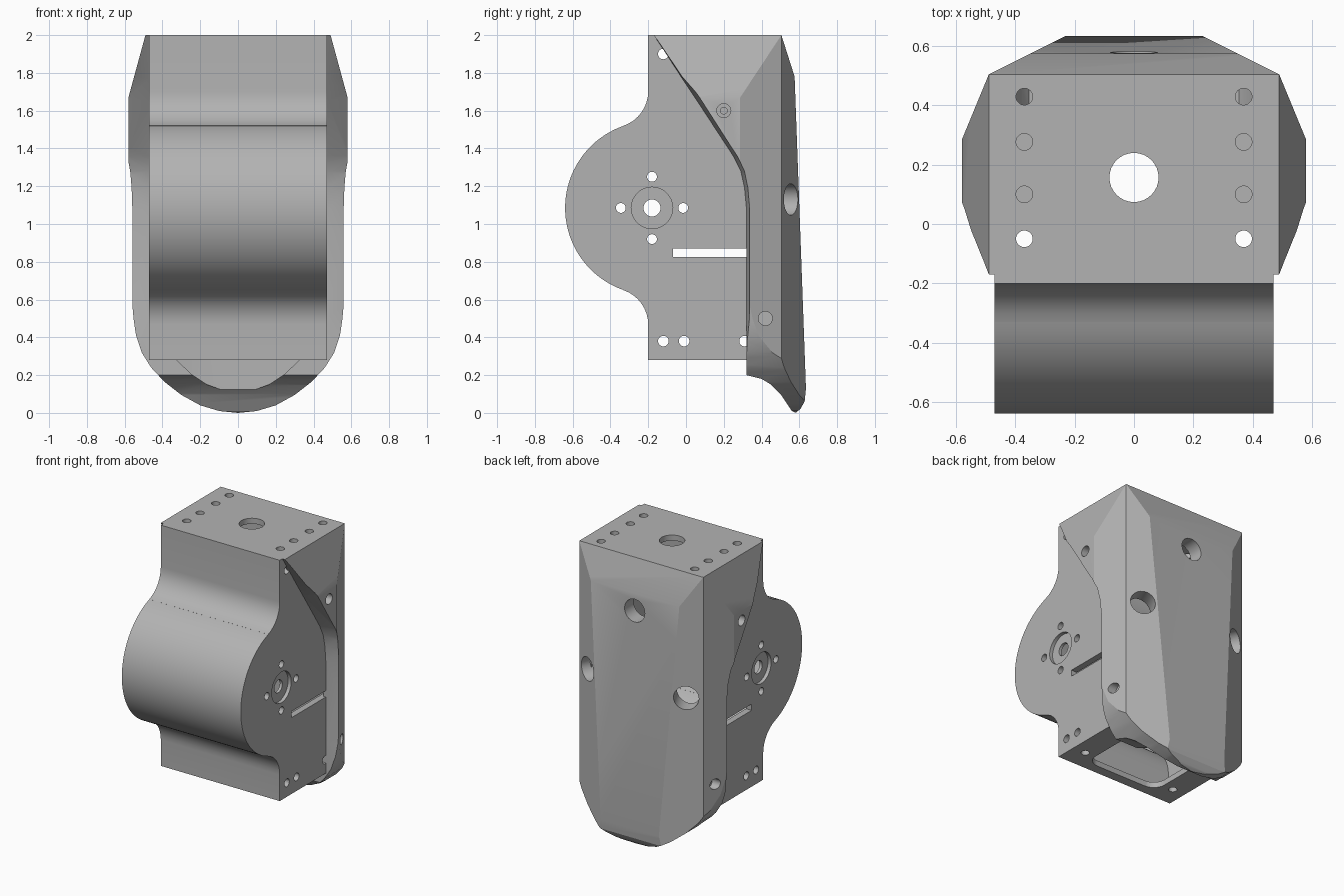
import bpy, bmesh, math
from mathutils import Vector, Matrix

if "Cube" in bpy.data.objects:
    bpy.data.objects.remove(bpy.data.objects["Cube"])

grey = bpy.data.materials.new("mid grey")
grey.use_nodes = True
grey.diffuse_color = (0.45, 0.45, 0.45, 1)
grey.node_tree.nodes["Principled BSDF"].inputs["Base Color"].default_value = (0.45, 0.45, 0.45, 1)


def finish(name, bm):
    bmesh.ops.recalc_face_normals(bm, faces=bm.faces)
    mesh = bpy.data.meshes.new(name)
    bm.to_mesh(mesh)
    bm.free()
    obj = bpy.data.objects.new(name, mesh)
    bpy.context.collection.objects.link(obj)
    mesh.materials.append(grey)
    return obj


def loft(name, rings):
    """Closed solid through rings of equal point count."""
    bm = bmesh.new()
    rows = [[bm.verts.new(p) for p in ring] for ring in rings]
    n = len(rows[0])
    for a, b in zip(rows, rows[1:]):
        for i in range(n):
            bm.faces.new((a[i], a[(i + 1) % n], b[(i + 1) % n], b[i]))
    bm.faces.new(rows[0])
    bm.faces.new(rows[-1])
    bmesh.ops.triangulate(bm, faces=[f for f in bm.faces if len(f.verts) == 4])
    return finish(name, bm)


def along_x(name, pts, w):
    return loft(name, [[(x, y, z) for y, z in pts] for x in (-w, w)])


def along_y(name, pts, y0, y1):
    return loft(name, [[(x, y, z) for x, z in pts] for y in (y0, y1)])


def along_z(name, pts, z0, z1):
    return loft(name, [[(x, y, z) for x, y in pts] for z in (z0, z1)])


def combine(obj, tool, op="DIFFERENCE"):
    mod = obj.modifiers.new("combine", "BOOLEAN")
    mod.operation, mod.object, mod.solver = op, tool, "EXACT"
    bpy.context.view_layer.update()
    mesh = bpy.data.meshes.new_from_object(
        obj.evaluated_get(bpy.context.evaluated_depsgraph_get()))
    obj.modifiers.clear()
    obj.data = mesh
    bpy.data.objects.remove(tool)


def drill(obj, centre, axis, r, depth):
    """Round hole, centred on a point and running along an axis."""
    bm = bmesh.new()
    rot = Vector(axis).to_track_quat("Z", "Y").to_matrix().to_4x4()
    bmesh.ops.create_cone(bm, cap_ends=True, segments=32, radius1=r, radius2=r,
                          depth=depth, matrix=Matrix.Translation(centre) @ rot)
    combine(obj, finish("drill", bm))


def mirror(half):
    """Mirror a half outline about x = 0."""
    return half + [(-x, v) for x, v in reversed(half) if x > 0]


def arc(cy, cz, r, a0, a1, n):
    return [(cy + r * math.cos(math.radians(a0 + (a1 - a0) * i / n)),
             cz + r * math.sin(math.radians(a0 + (a1 - a0) * i / n))) for i in range(n + 1)]


# Bracket body: upright box with a round motor bulge
HY, HZ = -0.18, 1.085


def bracket(name, w, d, back):
    a = 19
    rf = 0.193
    pts = [(back, 2 - d), (-0.2 + d, 2 - d)]
    pts += arc(-0.2 - rf, HZ + 0.618, rf + d, 0, a - 90, 8)
    pts += arc(HY, HZ, 0.46 - d, 90 + a, 270 - a, 40)
    pts += arc(-0.2 - rf, HZ - 0.618, rf + d, 90 - a, 0, 8)
    pts += [(-0.2 + d, 0.28 + d), (back, 0.28 + d)]
    return along_x(name, pts, w)


body = bracket("motor_bracket", 0.47, 0, 0.46)
combine(body, bracket("cavity", 0.425, 0.04, 0.6))

# Bracket holes: hub, screw ring, cable slot, lower and upper screws
for s in (-1, 1):
    drill(body, (s * 0.47, HY, HZ), (1, 0, 0), 0.11, 0.05)
side_holes = [(HY, HZ, 0.045)]
side_holes += [(HY + dy, HZ + dz, 0.026) for dy, dz in
               ((0.165, 0), (-0.165, 0), (0, 0.165), (0, -0.165))]
side_holes += [(y, z, 0.028) for z in (0.38, 1.9) for y in (-0.12, -0.01, 0.31)]
for y, z, r in side_holes:
    drill(body, (0, y, z), (1, 0, 0), r, 1.2)
combine(body, along_x("slot", [(-0.07, 0.825), (0.4, 0.825), (0.4, 0.87), (-0.07, 0.87)], 0.6))

# Rounded opening in the floor
corners = []
for cx, cy, a in ((0.2, 0.24, 0), (-0.2, 0.24, 90), (-0.2, -0.04, 180), (0.2, -0.04, 270)):
    corners += arc(cx, cy, 0.09, a, a + 90, 6)
combine(body, along_z("floor_opening", corners, 0.2, 0.36))

# Back cover: faceted plan, trimmed by a side profile and a rounded front outline
cover = along_z("back_cover", mirror([(0.58, -0.3), (0.58, 0.287), (0.49, 0.505), (0.17, 0.665)]),
                -0.05, 2)

inner = [(-0.17, 2), (-0.02, 1.77), (0.06, 1.65), (0.25, 1.36), (0.29, 1.28), (0.31, 1.19),
         (0.32, 1.08), (0.32, 0.5), (0.32, 0.2)]
outer = [(-0.17, 2), (-0.02, 1.785), (0.07, 1.68), (0.275, 1.36), (0.315, 1.28), (0.335, 1.19),
         (0.345, 1.08), (0.345, 0.5), (0.325, 0.2)]
rear = [(0.4, 0.18), (0.45, 0.15), (0.5, 0.1), (0.56, 0.01), (0.58, 0), (0.605, 0.02),
        (0.628, 0.06), (0.635, 0.13), (0.575, 1.78), (0.505, 2)]
combine(cover, loft("side_trim", [[(x, y, z) for y, z in edge + rear] for x, edge in
                                  ((-0.6, outer), (-0.47, inner), (0.47, inner), (0.6, outer))]),
        "INTERSECT")

bowl = [(0.553, 0.5), (0.54, 0.41), (0.51, 0.32), (0.46, 0.24), (0.39, 0.165),
        (0.3, 0.095), (0.2, 0.04), (0.1, 0.01), (0, 0)]
outline = mirror([(0.49, 2), (0.58, 1.67), (0.58, 0.8)] + bowl)
combine(cover, along_y("front_trim", outline, -0.6, 0.8), "INTERSECT")

# Hollow inside of the cover, open at the bottom
hollow = along_z("hollow", mirror([(0.455, -0.4), (0.455, 0.4), (0.4, 0.455), (0.2, 0.475)]),
                 0, 1.96)
low = mirror([(0.455, 2.1)] + [(x * 0.82, z + 0.11) for x, z in bowl])
combine(hollow, along_y("hollow_trim", low, -0.6, 0.8), "INTERSECT")
combine(cover, hollow)

# Cover holes: rear port, angled ports and countersunk side screws
drill(cover, (0, 0.57, 1.66), (0, 1, 0), 0.08, 0.4)
for s in (-1, 1):
    drill(cover, (s * 0.39, 0.555, 1.13), (s * 0.447, 0.894, 0), 0.083, 0.3)
    for y, z, x in ((0.2, 1.6, 0.58), (0.42, 0.5, 0.525)):
        drill(cover, (s * x, y, z), (1, 0, 0), 0.037, 0.1)
        drill(cover, (s * x, y, z), (1, 0, 0), 0.018, 0.3)

# Top plate holes, the front pair continuing through the floor
for part in (body, cover):
    drill(part, (0, 0.157, 2), (0, 0, 1), 0.083, 0.3)
    for s in (-1, 1):
        for y in (-0.05, 0.1, 0.277, 0.43):
            drill(part, (s * 0.37, y, 2), (0, 0, 1), 0.028, 0.2)
for s in (-1, 1):
    drill(body, (s * 0.37, -0.05, 0.3), (0, 0, 1), 0.028, 0.2)

# Smooth curved areas, keep creases
for part in (body, cover):
    bpy.ops.object.select_all(action="DESELECT")
    part.select_set(True)
    bpy.context.view_layer.objects.active = part
    bpy.ops.object.shade_smooth_by_angle(angle=math.radians(22))
